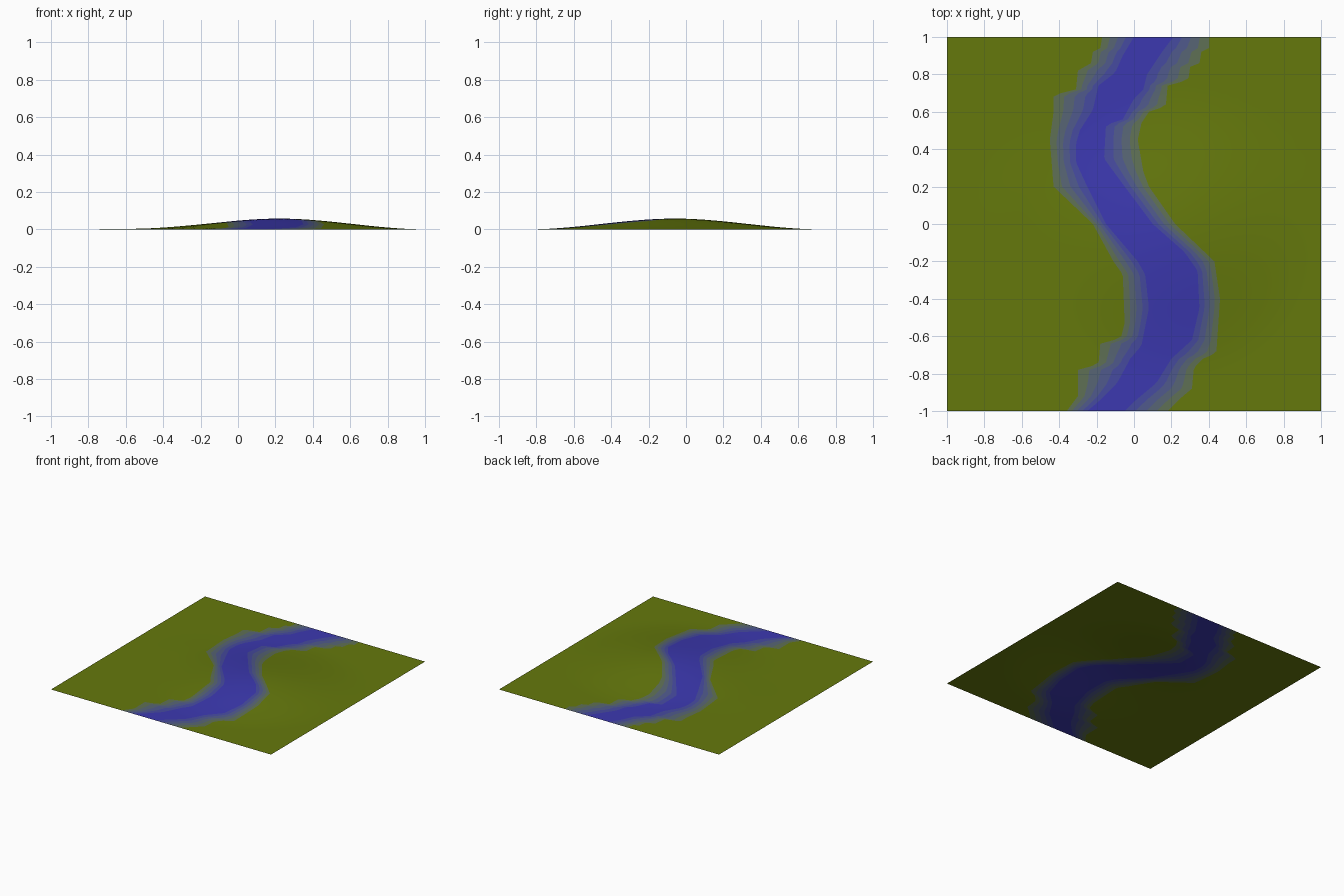
import bpy, bmesh, math

if "Cube" in bpy.data.objects:
    bpy.data.objects.remove(bpy.data.objects["Cube"])

# River outlines as (y, x) points, from the back edge to the front edge
OUTER_L = [(1, -.17), (.94, -.18), (.92, -.22), (.86, -.23), (.82, -.30), (.72, -.31), (.69, -.43),
           (.6, -.43), (.45, -.45), (.2, -.43), (0, -.22), (-.2, -.11), (-.27, -.06), (-.53, -.05),
           (-.61, -.07), (-.64, -.18), (-.75, -.19), (-.78, -.30), (-.92, -.30), (-1, -.36)]
CORE_L = [(1, 0), (.9, -.06), (.81, -.10), (.74, -.19), (.61, -.22), (.5, -.29), (.43, -.31),
          (.33, -.31), (.2, -.25), (0, -.15), (-.2, .02), (-.27, .06), (-.45, .08), (-.65, .04),
          (-.72, -.02), (-.85, -.09), (-.95, -.19), (-1, -.25)]
CORE_R = [(1, .21), (.92, .15), (.8, .07), (.72, .05), (.67, 0), (.56, -.06), (.53, -.15),
          (.35, -.16), (.2, -.05), (0, .10), (-.15, .27), (-.25, .34), (-.45, .35), (-.62, .31),
          (-.72, .20), (-.85, .12), (-.95, 0), (-1, -.05)]
OUTER_R = [(1, .40), (.94, .40), (.92, .36), (.86, .35), (.84, .30), (.77, .29), (.74, .18),
           (.63, .17), (.60, .08), (.54, .04), (.45, .02), (.28, .05), (.2, .08), (0, .22),
           (-.2, .43), (-.4, .46), (-.69, .44), (-.72, .37), (-.77, .32), (-.88, .31),
           (-.93, .25), (-1, .18)]
BANDS = 4      # colour steps along each bank
ROWS = 100     # strips along the river
SIDE = 14      # columns of grass on each side
CORE = 6       # columns across the deep water


def x_at(line, y):
    for (y0, x0), (y1, x1) in zip(line, line[1:]):
        if y1 <= y <= y0:
            return x0 + (x1 - x0) * (y0 - y) / (y0 - y1)
    return line[-1][1]


def bump(x, y, cx, cy, radius, height):
    t = max(0, 1 - math.hypot(x - cx, y - cy) / radius)
    return height * t * t * (3 - 2 * t)


def ground(x, y):
    return bump(x, y, .22, -.06, .79, .058) + bump(x, y, -.45, .1, .42, .004)


# Materials blend from grass to deep water
grass, water = (.130, .191, .0037), (.045, .040, .434)
names = ["grass", "damp bank", "shore", "shallows", "mid water", "deep water"]
mats = []
for i, name in enumerate(names):
    t = i / (BANDS + 1)
    m = bpy.data.materials.new(name)
    m.diffuse_color = (*[a + (b - a) * t for a, b in zip(grass, water)], 1)
    m.use_nodes = True
    m.node_tree.nodes["Principled BSDF"].inputs["Base Color"].default_value = m.diffuse_color
    mats.append(m)

# Columns run grass, left bank, deep water, right bank, grass
counts = [SIDE, BANDS, CORE, BANDS, SIDE]
colours = [0] * SIDE + [1, 2, 3, 4] + [5] * CORE + [4, 3, 2, 1] + [0] * SIDE

bm = bmesh.new()
rows = []
for r in range(ROWS + 1):
    y = max(-1, 1 - 2 * r / ROWS)
    marks = [-1] + [x_at(l, y) for l in (OUTER_L, CORE_L, CORE_R, OUTER_R)] + [1]
    xs = [-1]
    for a, b, n in zip(marks, marks[1:], counts):
        xs += [a + (b - a) * k / n for k in range(1, n + 1)]
    rows.append([bm.verts.new((x, y, ground(x, y))) for x in xs])
for top, low in zip(rows, rows[1:]):
    for c, colour in enumerate(colours):
        f = bm.faces.new((low[c], low[c + 1], top[c + 1], top[c]))
        f.material_index = colour
        f.smooth = True

# Terrain sheet with the painted river
mesh = bpy.data.meshes.new("river_terrain")
bm.to_mesh(mesh)
bm.free()
for m in mats:
    mesh.materials.append(m)
terrain = bpy.data.objects.new("river_terrain", mesh)
bpy.context.collection.objects.link(terrain)
